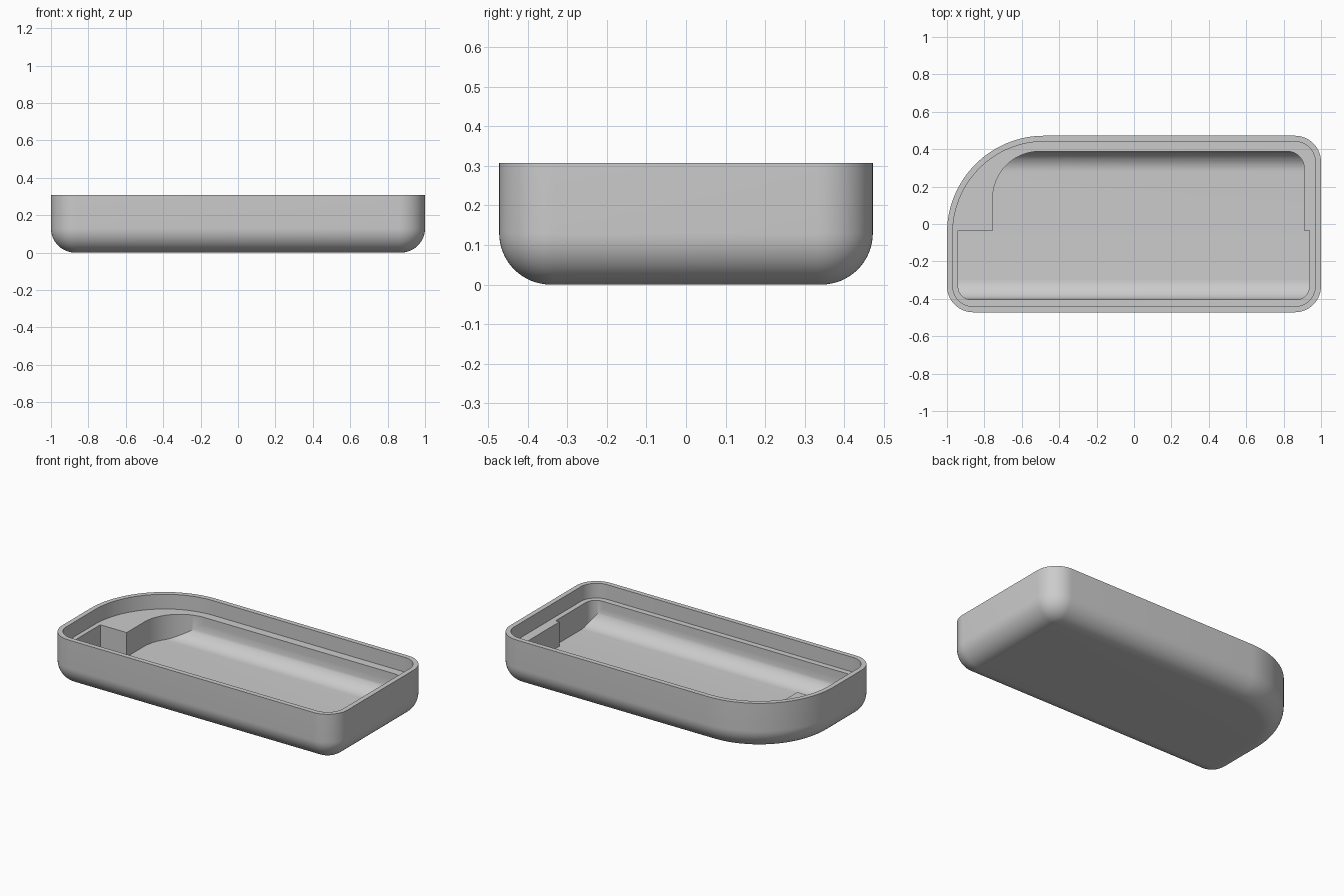
import bpy, bmesh, math
from mathutils import Vector

HEIGHT, LEDGE, FLOOR = 0.307, 0.214, 0.06
HALF_X, HALF_Y, FILLET = 1.0, 0.472, 0.13

if "Cube" in bpy.data.objects:
    bpy.data.objects.remove(bpy.data.objects["Cube"], do_unlink=True)

grey = bpy.data.materials.new("plain grey")
grey.use_nodes = True
grey.diffuse_color = (0.6, 0.6, 0.6, 1)
grey.node_tree.nodes["Principled BSDF"].inputs["Base Color"].default_value = (0.6, 0.6, 0.6, 1)


def rounded(corners):
    """Round right-angled corners given as (x, y, radius), counterclockwise."""
    points = []
    for i, (x, y, r) in enumerate(corners):
        here = Vector((x, y))
        if r == 0:
            points.append(here)
            continue
        before = (Vector(corners[i - 1][:2]) - here).normalized()
        after = (Vector(corners[(i + 1) % len(corners)][:2]) - here).normalized()
        centre = here + (before + after) * r
        steps = 32 if r > 0.2 else 14
        for k in range(steps + 1):
            t = math.pi / 2 * k / steps
            points.append(centre - after * r * math.cos(t) - before * r * math.sin(t))
    return points


def tray_outline(inset):
    x, y, small = HALF_X - inset, HALF_Y - inset, 0.14 - inset
    return rounded([(-x, -y, small), (x, -y, small), (x, y, small), (-x, y, 0.52 - inset)])


def loft(name, loops):
    """Skin a stack of matching loops and cap both ends."""
    bm = bmesh.new()
    rings = [[bm.verts.new(p) for p in loop] for loop in loops]
    for low, high in zip(rings, rings[1:]):
        for i in range(len(low)):
            j = (i + 1) % len(low)
            bm.faces.new((low[i], low[j], high[j], high[i]))
    bm.faces.new(rings[0][::-1])
    bm.faces.new(rings[-1])
    bmesh.ops.recalc_face_normals(bm, faces=bm.faces)
    mesh = bpy.data.meshes.new(name)
    bm.to_mesh(mesh)
    bm.free()
    mesh.materials.append(grey)
    obj = bpy.data.objects.new(name, mesh)
    bpy.context.collection.objects.link(obj)
    return obj


def prism(name, outline, bottom, top):
    return loft(name, [[(p.x, p.y, z) for p in outline] for z in (bottom, top)])


def apply_boolean(target, tool, operation):
    mod = target.modifiers.new(operation, "BOOLEAN")
    mod.operation, mod.solver, mod.object = operation, "EXACT", tool
    bpy.context.view_layer.update()
    graph = bpy.context.evaluated_depsgraph_get()
    mesh = bpy.data.meshes.new_from_object(target.evaluated_get(graph))
    target.modifiers.clear()
    target.data = mesh
    bpy.data.objects.remove(tool, do_unlink=True)


# Outer body with a rounded underside
loops = []
for k in range(17):
    t = math.pi / 2 * k / 16
    inset, z = FILLET * (1 - math.sin(t)), FILLET * (1 - math.cos(t))
    loops.append([(p.x, p.y, z) for p in tray_outline(inset)])
loops.append([(p.x, p.y, HEIGHT) for p in tray_outline(0)])
tray = loft("tray", loops)

# Shallow recess that leaves a thin rim and a ledge
recess = prism("recess_cutter", tray_outline(0.031), LEDGE, HEIGHT + 0.1)

# Main cavity, stepped in at both ends towards the back
front, back, step = -0.405, 0.388, -0.035
plan = rounded([(-0.94, front, 0.07), (0.937, front, 0.07), (0.937, step, 0),
                (0.91, step, 0), (0.91, back, 0.09), (-0.755, back, 0.25),
                (-0.755, step, 0), (-0.94, step, 0)])
cavity = prism("cavity_cutter", plan, 0.01, LEDGE + 0.04)

# Floor profile with rounded edges along the front and back
profile = rounded([(front, FLOOR, 0.11), (back, FLOOR, 0.11), (back, 0.5, 0), (front, 0.5, 0)])
trough = loft("trough_cutter", [[(x, p.x, p.y) for p in profile] for x in (-1.1, 1.1)])

apply_boolean(cavity, trough, "INTERSECT")
apply_boolean(tray, recess, "DIFFERENCE")
apply_boolean(tray, cavity, "DIFFERENCE")

# Smooth curves, sharp rims
bpy.ops.object.select_all(action="DESELECT")
tray.select_set(True)
bpy.context.view_layer.objects.active = tray
bpy.ops.object.shade_smooth_by_angle(angle=math.radians(30))
